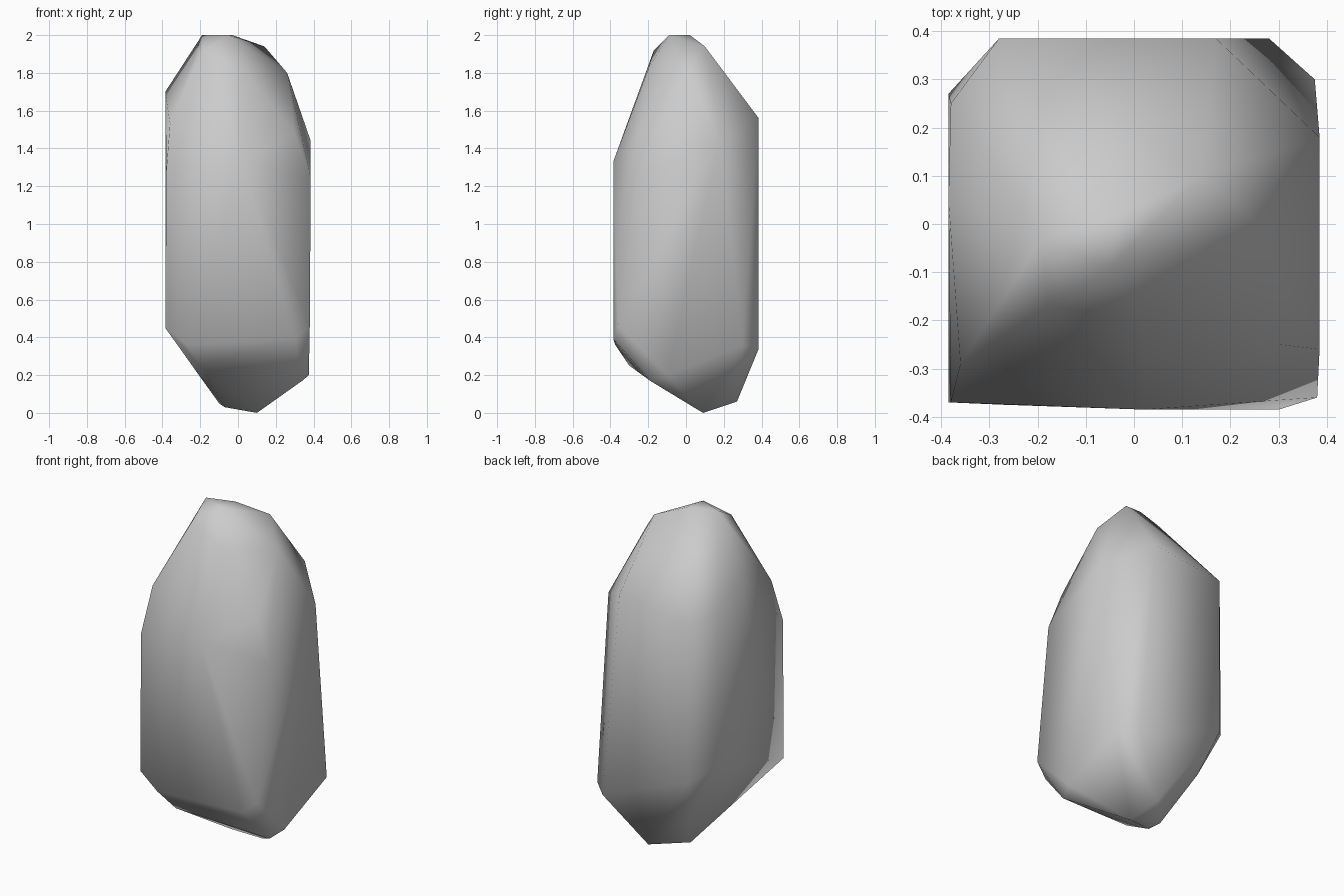
import bpy
import bmesh
import math

default_cube = bpy.data.objects.get("Cube")
if default_cube:
    bpy.data.objects.remove(default_cube, do_unlink=True)


def flat_material(name, value):
    """Plain grey material, shown alike in viewport and render."""
    material = bpy.data.materials.new(name)
    colour = (value, value, value, 1)
    material.use_nodes = True
    material.diffuse_color = colour
    shader = material.node_tree.nodes["Principled BSDF"]
    shader.inputs["Base Color"].default_value = colour
    return material


# Rounded peak and its shoulders
crown = [
    (-.19, -.03, 2), (-.05, -.09, 2), (-.03, .02, 2),
    (-.18, -.17, 1.92), (.14, .1, 1.94), (.26, 0, 1.8), (.02, -.2, 1.82),
]
# Corners where the upright sides start sloping to the peak
upper_corners = [
    (-.385, .05, 1.7), (-.38, .25, 1.55), (-.28, .385, 1.5),
    (.17, .385, 1.56), (.385, .18, 1.44), (.3, -.25, 1.48),
    (.385, -.26, 1.25), (.02, -.385, 1.33), (-.36, -.29, 1.53),
    (-.38, -.37, 1.27),
]
# Corners where the upright sides start sloping to the foot
lower_corners = [
    (-.385, -.37, .45), (-.385, .27, .63), (-.28, .385, .56),
    (.28, .385, .34), (.375, .3, .36), (.38, -.36, .46),
    (.3, -.385, .39), (-.27, -.375, .36),
]
# Off-centre foot
foot = [
    (.375, -.1, .2), (.34, -.19, .17), (-.2, -.3, .25), (-.22, .27, .32),
    (-.1, .1, .05), (-.07, .04, .03), (.06, .27, .06), (.1, .09, 0),
]

# Wrap the corners in one convex skin
bm = bmesh.new()
for corner in crown + upper_corners + lower_corners + foot:
    bm.verts.new(corner)
bmesh.ops.convex_hull(bm, input=bm.verts[:])
loose = [vert for vert in bm.verts if not vert.link_faces]
bmesh.ops.delete(bm, geom=loose, context="VERTS")
bmesh.ops.dissolve_limit(bm, angle_limit=math.radians(2),
                         verts=bm.verts[:], edges=bm.edges[:])
bmesh.ops.recalc_face_normals(bm, faces=bm.faces[:])

mesh = bpy.data.meshes.new("tall_stone")
bm.to_mesh(mesh)
bm.free()
mesh.materials.append(flat_material("stone grey", .6))
stone = bpy.data.objects.new("tall_stone", mesh)
bpy.context.collection.objects.link(stone)

# Soft shading over the worn faces
for polygon in mesh.polygons:
    polygon.use_smooth = True
